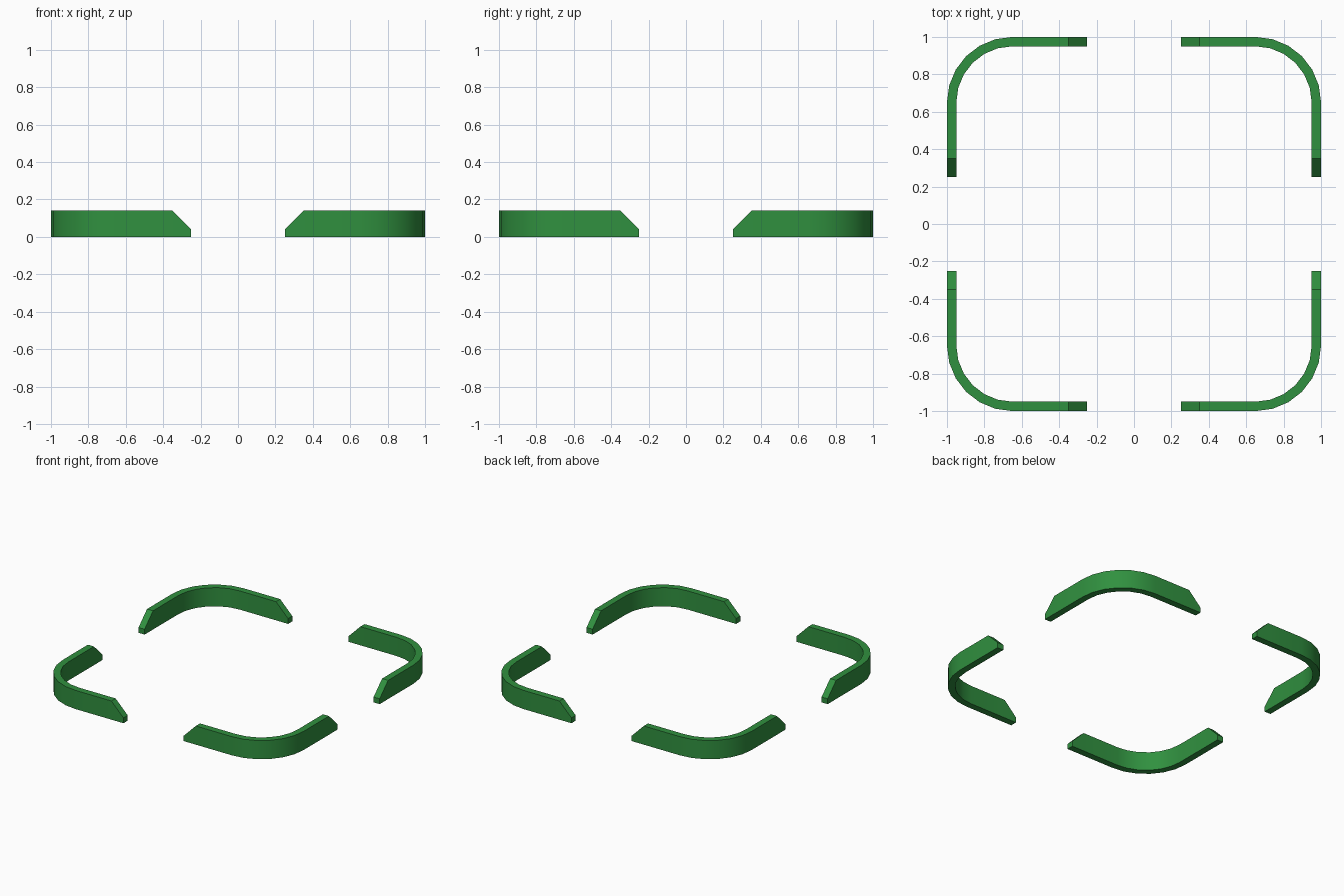
import bpy, bmesh, math
from mathutils import Matrix

if "Cube" in bpy.data.objects:
    bpy.data.objects.remove(bpy.data.objects["Cube"])

C, R_OUT, R_IN = 0.65, 0.35, 0.30      # corner arc centre and radii
H, H_TIP = 0.14, 0.04                  # full height, height at the chamfered tips
TIP, SHOULDER = 0.25, 0.35             # where the chamfer starts and ends
SEGS = 6

mat = bpy.data.materials.new("green")
mat.diffuse_color = (0.03, 0.28, 0.05, 1)
mat.use_nodes = True
mat.node_tree.nodes["Principled BSDF"].inputs["Base Color"].default_value = mat.diffuse_color

# Stations along the bracket: (outer xy, inner xy, top height)
stations = [((x, 1.0), (x, 0.95), h) for x, h in ((TIP, H_TIP), (SHOULDER, H))]
for i in range(SEGS + 1):
    a = math.radians(90 - 90 * i / SEGS)
    c, s = math.cos(a), math.sin(a)
    stations.append(((C + R_OUT * c, C + R_OUT * s), (C + R_IN * c, C + R_IN * s), H))
stations += [((1.0, y), (0.95, y), h) for y, h in ((SHOULDER, H), (TIP, H_TIP))]


def corner_bracket(name, turn):
    bm = bmesh.new()
    rings = []
    for o, i, h in stations:
        rings.append([bm.verts.new(p) for p in
                      ((*o, 0), (*o, h), (*i, h), (*i, 0))])
    # Walls between neighbouring cross-sections, then the two end caps
    for a, b in zip(rings, rings[1:]):
        for k in range(4):
            n = (k + 1) % 4
            bm.faces.new((a[k], a[n], b[n], b[k]))
    bm.faces.new(rings[0])
    bm.faces.new(rings[-1])
    bm.transform(Matrix.Rotation(turn, 4, 'Z'))
    bmesh.ops.recalc_face_normals(bm, faces=bm.faces)
    me = bpy.data.meshes.new(name)
    bm.to_mesh(me)
    bm.free()
    me.materials.append(mat)
    ob = bpy.data.objects.new(name, me)
    bpy.context.collection.objects.link(ob)
    bpy.ops.object.select_all(action='DESELECT')
    ob.select_set(True)
    bpy.context.view_layer.objects.active = ob
    bpy.ops.object.shade_smooth_by_angle(angle=math.radians(30))


# One bracket per corner
for n, side in enumerate(("back_right", "back_left", "front_left", "front_right")):
    corner_bracket("corner_bracket_" + side, n * math.pi / 2)
